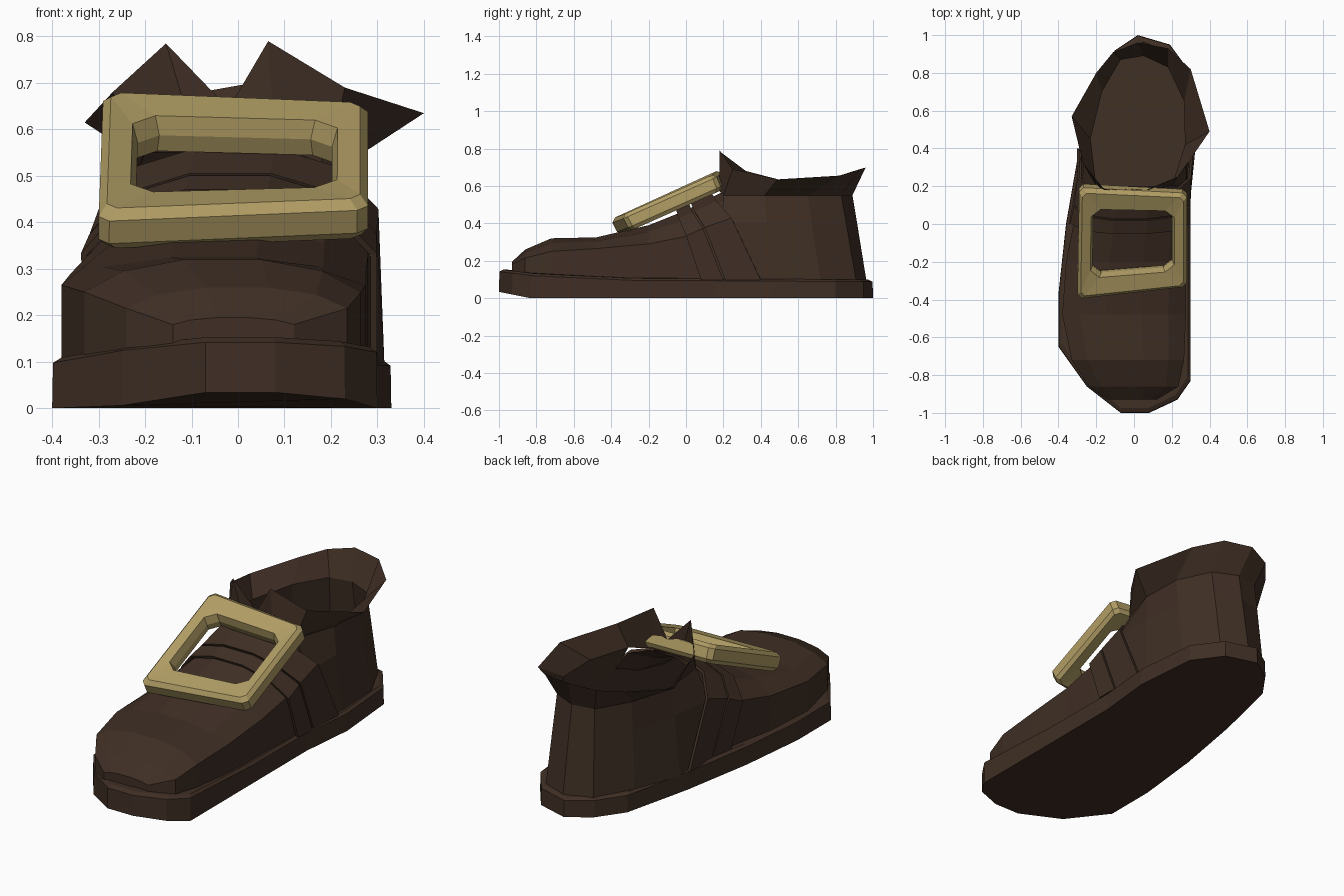
import bpy
import bmesh
from mathutils import Vector

old = bpy.data.objects.get("Cube")
if old:
    bpy.data.objects.remove(old, do_unlink=True)


def make_material(name, color):
    mat = bpy.data.materials.new(name)
    mat.use_nodes = True
    mat.diffuse_color = (*color, 1)
    mat.node_tree.nodes["Principled BSDF"].inputs["Base Color"].default_value = (*color, 1)
    return mat


leather = make_material("dark brown leather", (0.05, 0.028, 0.018))
brass = make_material("dull brass", (0.44, 0.34, 0.13))


def loft(name, rings, mat, around=False, along=False, cap_start=False, cap_end=False, thickness=0):
    """Skin a series of equally long point rows with flat faces."""
    bm = bmesh.new()
    rows = [[bm.verts.new(p) for p in ring] for ring in rings]
    count = len(rows[0])
    for i in range(len(rows) if along else len(rows) - 1):
        a, b = rows[i], rows[(i + 1) % len(rows)]
        for j in range(count if around else count - 1):
            k = (j + 1) % count
            bm.faces.new((a[j], a[k], b[k], b[j]))
    if cap_start:
        bm.faces.new(rows[0])
    if cap_end:
        bm.faces.new(rows[-1])
    bmesh.ops.recalc_face_normals(bm, faces=bm.faces)
    mesh = bpy.data.meshes.new(name)
    bm.to_mesh(mesh)
    bm.free()
    mesh.materials.append(mat)
    obj = bpy.data.objects.new(name, mesh)
    bpy.context.collection.objects.link(obj)
    if thickness:
        solid = obj.modifiers.new("thickness", "SOLIDIFY")
        solid.thickness = thickness
        solid.offset = 0
    return obj


# Sole: footprint with a raised toe and a narrow ledge on top
footprint = [(-.07, -1), (.08, -1), (.23, -.93), (.3, -.83), (.3, -.3), (.3, .15),
             (.33, .45), (.3, .8), (.19, .95), (.02, 1), (-.1, .92), (-.2, .78),
             (-.29, .4), (-.36, 0), (-.4, -.37), (-.4, -.65), (-.25, -.86)]


def sole_top(y):
    return 0.093 + 0.006 * (1 - y) + max(0, -0.65 - y) * 0.12


def sole_ring(scale, height):
    return [(x * scale, y * (1 + (scale - 1) / 2), height(y)) for x, y in footprint]


loft("sole", [sole_ring(1, lambda y: max(0, -0.83 - y) * 0.2),
              sole_ring(0.995, lambda y: sole_top(y) - 0.005),
              sole_ring(0.95, lambda y: sole_top(y) + 0.006)],
     leather, around=True, cap_start=True, cap_end=True)

# Vamp: arched sections given as y, right edge, left edge, shoulder height, top height
stations = [(-.93, -.14, .12, .18, .195), (-.86, -.24, .235, .215, .26),
            (-.72, -.33, .265, .25, .32), (-.48, -.38, .275, .265, .325),
            (-.2, -.36, .275, .29, .39), (0, -.32, .28, .33, .47),
            (.2, -.28, .28, .42, .57), (.45, -.285, .3, .46, .62)]
arch = [(-1, None), (-1, 0), (-.72, .65), (-.28, 1), (.28, 1), (.72, .65), (1, 0)]
arch.append((1, None))


def arch_point(y, k):
    """Point k of the vamp's arched section at depth y."""
    a, b = stations[0], stations[1]
    for a, b in zip(stations, stations[1:]):
        if y <= b[0]:
            break
    t = (y - a[0]) / (b[0] - a[0])
    right, left, shoulder, top = [p + (q - p) * t for p, q in zip(a[1:], b[1:])]
    side, rise = arch[k]
    z = sole_top(y) if rise is None else shoulder + (top - shoulder) * rise
    return Vector(((left + right) / 2 + side * (left - right) / 2, y, z))


loft("vamp", [[arch_point(s[0], k) for k in range(len(arch))] for s in stations[:-1]],
     leather, cap_start=True)

# Instep straps: bands that lean back towards the sole
lean = {None: 1, 0: 0.4, .65: 0.1, 1: 0}


def strap(name, top, base):
    edges = []
    for t, b in zip(top, base):
        row = []
        for k, (side, rise) in enumerate(arch):
            p = arch_point(t + (b - t) * lean[rise], k)
            p.x += 0.012 * side
            p.z += 0.014 if rise else 0
            row.append(p)
        edges.append(row)
    loft(name, edges, leather, thickness=0.014)


strap("front_strap", (-.05, .02), (.08, .2))
strap("rear_strap", (.03, .14), (.21, .4))

# Heel wall: open U tapering from the sole to the neck of the opening
heel_base = [(.28, .2), (.3, .45), (.285, .72), (.19, .91), (.05, .965),
             (-.09, .91), (-.2, .72), (-.28, .45), (-.28, .2)]
neck = [(.2, .2), (.27, .42), (.265, .65), (.18, .83), (.05, .89),
        (-.07, .87), (-.17, .7), (-.23, .45), (-.2, .2)]
middle = [((bx + 2 * nx) / 3, (by + 2 * ny) / 3) for (bx, by), (nx, ny) in zip(heel_base, neck)]
middle[0], middle[-1] = heel_base[0], heel_base[-1]
levels = [[(x, y, z) for x, y in ring]
          for ring, z in ((heel_base, 0.09), (middle, 0.4), (neck, 0.55))]
loft("heel_wall", levels, leather)

# Collar: flared rim with two pointed flaps, joined by a low front edge
rim = [(-.02, .185, .645), (.065, .18, .79), (.23, .25, .69), (.4, .49, .635),
       (.3, .82, .655), (.18, .93, .69), (.02, .96, .698), (-.11, .91, .675),
       (-.2, .8, .65), (-.33, .57, .615), (-.27, .32, .68), (-.155, .18, .785)]
collar_base = [(-.01, .18, .57), (.08, .18, .57)] + levels[-1] + [(-.09, .18, .57)]
loft("collar", [collar_base, rim], leather, around=True)

# Buckle: slanted frame with chamfered corners and a rounded hole
corners = [Vector(c) for c in ((-.3, -.405, .42), (.28, -.34, .445),
                               (.28, .155, .665), (-.29, .185, .69))]
normal = (corners[1] - corners[0]).cross(corners[3] - corners[0]).normalized()


def on_frame(u, v, depth):
    s, t = (u + 1) / 2, (v + 1) / 2
    front = corners[0].lerp(corners[1], s)
    back = corners[3].lerp(corners[2], s)
    return front.lerp(back, t) - normal * depth


def frame_loop(size, depth, cut=0.08):
    c = 1 - cut
    shape = [(-c, -1), (c, -1), (1, -c), (1, c), (c, 1), (-c, 1), (-1, c), (-1, -c)]
    return [on_frame(u * size[0], v * size[1], depth) for u, v in shape]


loft("buckle", [frame_loop((.95, .93), 0.095), frame_loop((1, .99), 0.075),
                frame_loop((1, 1), 0.02), frame_loop((.94, .93), 0),
                frame_loop((.77, .63), 0.008, .22), frame_loop((.73, .6), 0.05, .22),
                frame_loop((.75, .62), 0.09, .22)],
     brass, around=True, along=True)
